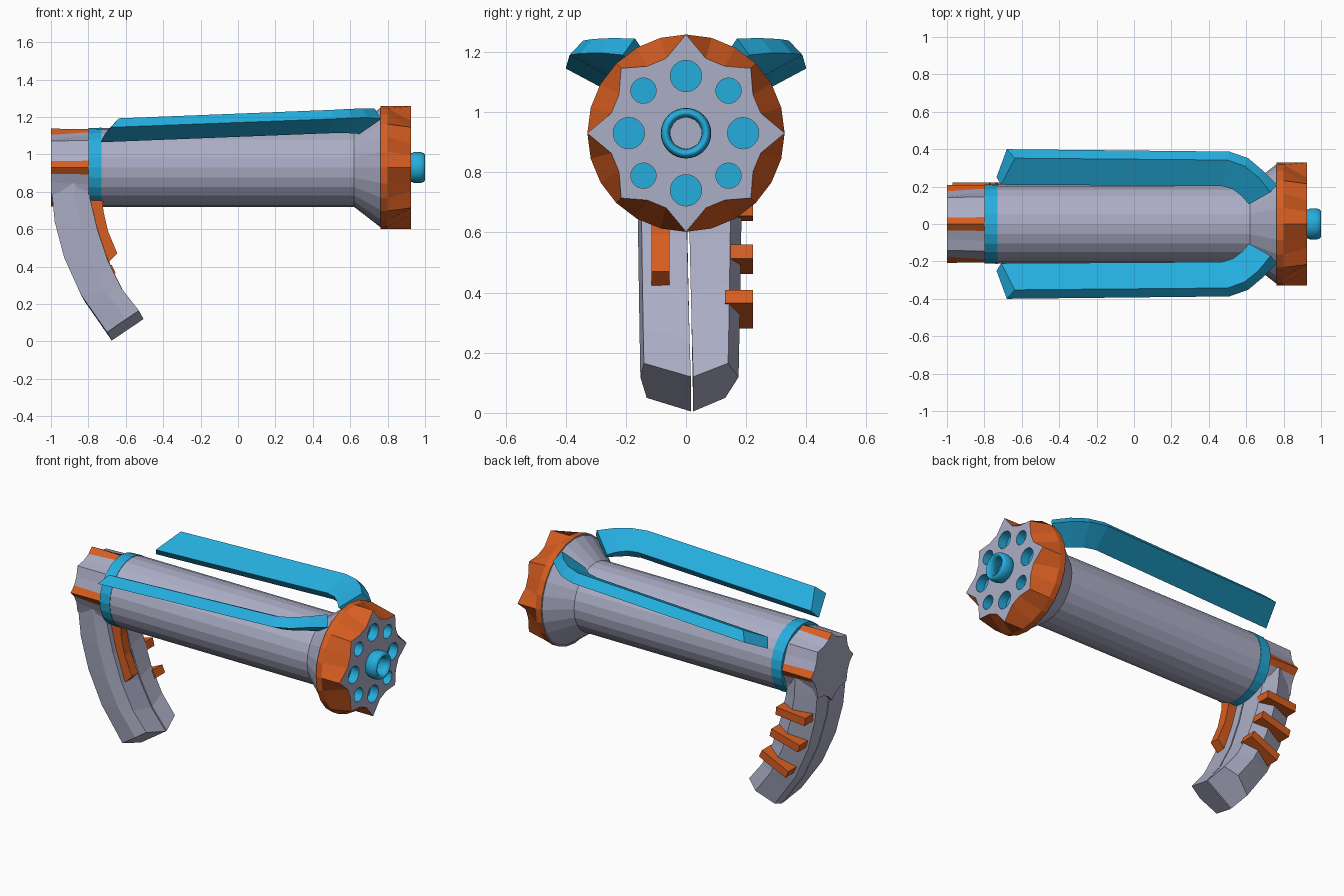
import bpy, bmesh, math
from mathutils import Vector

if "Cube" in bpy.data.objects:
    bpy.data.objects.remove(bpy.data.objects["Cube"])

CZ = 0.93  # height of the barrel axis


def material(name, col):
    m = bpy.data.materials.new(name)
    m.diffuse_color = (*col, 1)
    m.use_nodes = True
    m.node_tree.nodes["Principled BSDF"].inputs["Base Color"].default_value = m.diffuse_color
    return m


MATS = [material("grey", (0.41, 0.42, 0.56)),
        material("orange", (0.68, 0.11, 0.015)),
        material("blue", (0.018, 0.42, 0.73))]
GREY, ORANGE, BLUE = 0, 1, 2


def loft(name, rings, mat=GREY, cap_mat=None, side_rule=None, loop=False):
    """Skin a list of equal-length point rings; loop joins last to first."""
    bm = bmesh.new()
    vs = [[bm.verts.new(p) for p in r] for r in rings]
    n = len(rings[0])
    for i in range(len(vs) if loop else len(vs) - 1):
        a, b = vs[i], vs[(i + 1) % len(vs)]
        for j in range(n):
            k = (j + 1) % n
            f = bm.faces.new((a[j], a[k], b[k], b[j]))
            f.material_index = side_rule(i, j) if side_rule else mat
    if not loop:
        for r in (vs[0], vs[-1]):
            bm.faces.new(r).material_index = mat if cap_mat is None else cap_mat
    bmesh.ops.recalc_face_normals(bm, faces=bm.faces)
    me = bpy.data.meshes.new(name)
    bm.to_mesh(me)
    bm.free()
    for m in MATS:
        me.materials.append(m)
    ob = bpy.data.objects.new(name, me)
    bpy.context.collection.objects.link(ob)
    return ob


def section(x, polar, cy=0, cz=CZ):
    """Ring across the x axis from (degrees, radius) pairs; 0 degrees is up."""
    return [(x, cy + r * math.sin(math.radians(a)), cz + r * math.cos(math.radians(a)))
            for a, r in polar]


def circle(x, r, n=24, cy=0, cz=CZ):
    return section(x, [(360 * i / n, r) for i in range(n)], cy, cz)


# Barrel with flared cone, and the collar band behind it
loft("barrel", [circle(-0.74, 0.21), circle(0.62, 0.21), circle(0.765, 0.322)])
loft("collar", [circle(-0.80, 0.21), circle(-0.73, 0.213)], BLUE)

# Head: round at the back, eight-pointed star at the front
star = []
for k in range(8):
    tip = 0.328 if k % 2 == 0 else 0.305
    star += [(45 * k - 15, 0.257), (45 * k, tip), (45 * k + 15, 0.257)]
rim = [(a, 0.328) for a, r in star]
head = loft("head", [section(0.762, rim), section(0.80, rim), section(0.925, star)],
            ORANGE, GREY)

# Blue recesses in the head
for k in range(8):
    a = math.radians(45 * k)
    d, r = (0.19, 0.052) if k % 2 == 0 else (0.2, 0.042)
    c = [d * math.sin(a), CZ + d * math.cos(a)]
    cut = loft("recess_cutter", [circle(0.87, r, 24, *c), circle(0.96, r, 24, *c)], BLUE)
    cut.hide_render = True
    cut.hide_viewport = False
    cut.display_type = 'WIRE'
    mod = head.modifiers.new("recess", 'BOOLEAN')
    mod.operation = 'DIFFERENCE'
    mod.solver = 'EXACT'
    mod.object = cut

# Muzzle ring
prof = [(0.92, 0.074), (0.94, 0.082), (0.96, 0.084), (0.98, 0.082), (0.995, 0.076),
        (1.0, 0.068), (0.995, 0.06), (0.98, 0.053), (0.92, 0.052)]
ring = loft("muzzle_ring", [circle(x, r, 32) for x, r in prof], BLUE, loop=True)
for p in ring.data.polygons:
    p.use_smooth = True

# Fluted rear block with four orange ridges
flute = []
for k in range(4):
    flute += [(90 * k + a, r) for a, r in
              ((-11, 0.178), (0, 0.208), (11, 0.178), (28, 0.172), (45, 0.2), (62, 0.172))]
loft("rear_block", [section(-1.0, flute), section(-0.8, [(a, 0.205 if r > 0.19 else 0.192) for a, r in flute])],
     GREY, side_rule=lambda i, j: ORANGE if j % 6 < 2 else GREY)

# Curved grip in two halves: (rear x, rear z, front x, front z) stations
path = [(-1.0, 0.90, -0.80, 0.90), (-0.998, 0.82, -0.79, 0.76), (-0.98, 0.64, -0.752, 0.60),
        (-0.93, 0.45, -0.695, 0.43), (-0.84, 0.25, -0.62, 0.28), (-0.70, 0.05, -0.53, 0.165)]
for s, side in ((-1, "right"), (1, "left")):
    rings = []
    for i, (bx, bz, fx, fz) in enumerate(path):
        t = i / (len(path) - 1)
        mid = 0.02 * t + s * 0.004
        w = 1 - 0.08 * t
        dx, dz = 0.025 * t, -0.045 * t      # centre edge runs a little lower
        mx, mz = bx * 0.4 + fx * 0.6, bz * 0.4 + fz * 0.6
        out = 0.165 if s < 0 else 0.19
        rings.append([(fx + dx, mid, fz + dz), (fx, s * 0.152 * w, fz),
                      (mx, s * out * w, mz), (bx, s * 0.142 * w, bz),
                      (bx + dx, mid, bz + dz)])
    loft("grip_" + side, rings)

# Trigger strip on the front of the grip
strip = [(-0.82, 0.80, -0.725, 0.80), (-0.79, 0.70, -0.72, 0.70),
         (-0.765, 0.58, -0.695, 0.59), (-0.70, 0.415, -0.645, 0.47)]
loft("trigger_strip", [[(bx, -0.115, bz), (fx, -0.115, fz), (fx, -0.055, fz), (bx, -0.055, bz)]
                       for bx, bz, fx, fz in strip], ORANGE)

# Finger bars on the left of the grip
for x, z, ang in ((-0.87, 0.67, 5), (-0.83, 0.51, 15), (-0.755, 0.345, 25)):
    u = Vector((math.cos(math.radians(ang)), 0, math.sin(math.radians(ang))))
    v = Vector((-u.z, 0, u.x))
    rings = []
    for e in (-0.1, 0.1):
        c = Vector((x, 0, z)) + u * e
        rings.append([c + v * h + Vector((0, y, 0))
                      for h, y in ((-0.024, 0.13), (-0.024, 0.222), (0.024, 0.222), (0.024, 0.13))])
    loft("finger_bar", rings, ORANGE)

# Side arms: inner top, outer top, outer low, inner low at each station
arm = [[(-0.71, 0.21, 1.115), (-0.637, 0.352, 1.193), (-0.68, 0.40, 1.145), (-0.735, 0.25, 1.065)],
       [(0.47, 0.203, 1.165), (0.50, 0.342, 1.238), (0.51, 0.387, 1.19), (0.48, 0.245, 1.113)],
       [(0.53, 0.185, 1.165), (0.59, 0.31, 1.243), (0.61, 0.352, 1.195), (0.55, 0.22, 1.115)],
       [(0.575, 0.15, 1.16), (0.665, 0.25, 1.246), (0.69, 0.285, 1.197), (0.60, 0.18, 1.113)],
       [(0.615, 0.105, 1.15), (0.73, 0.17, 1.245), (0.765, 0.21, 1.19), (0.65, 0.145, 1.11)]]
for s, side in ((-1, "right"), (1, "left")):
    loft("arm_" + side, [[(x, s * y, z) for x, y, z in r] for r in arm], BLUE)
